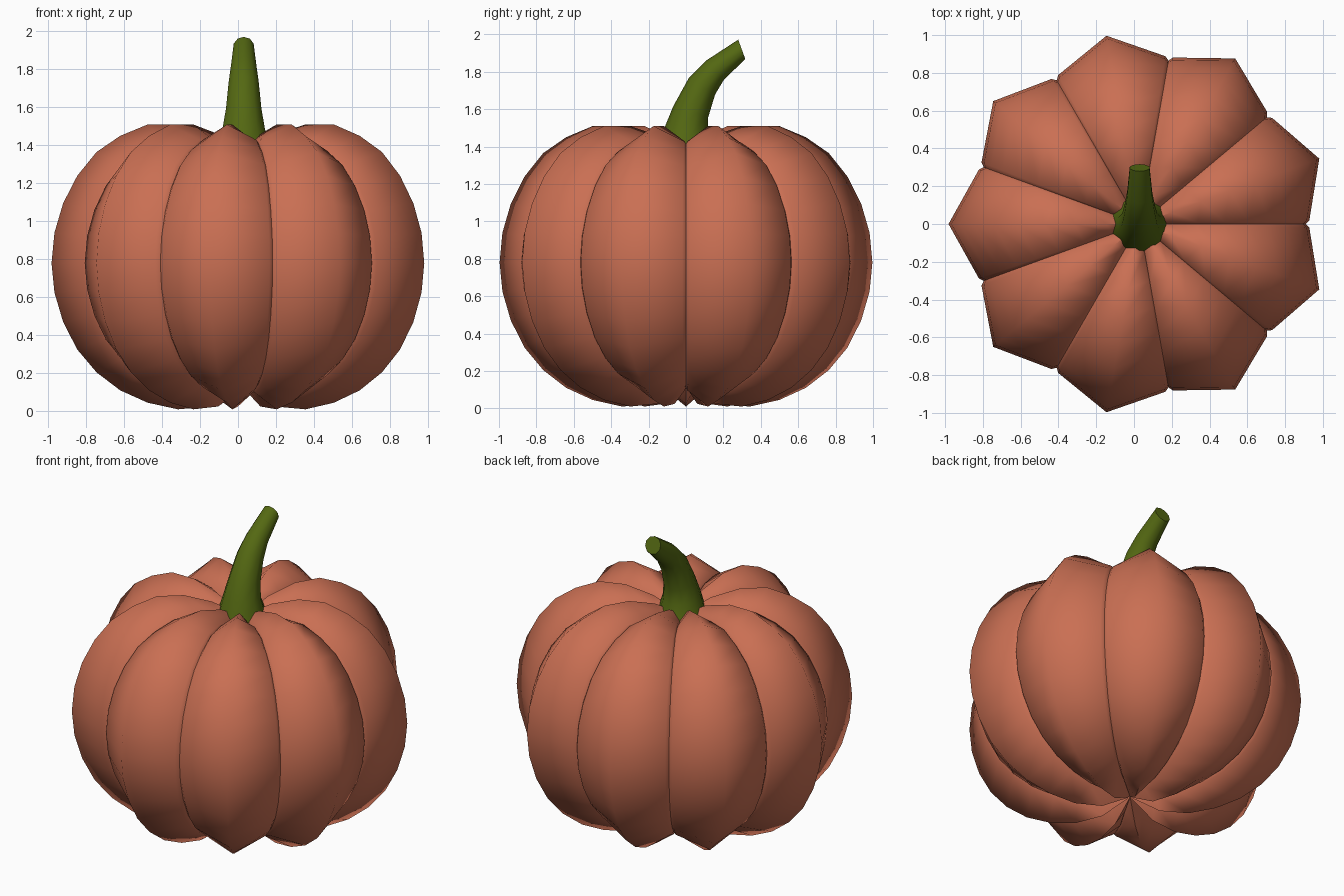
import bpy, bmesh, math
from mathutils import Vector

if "Cube" in bpy.data.objects:
    bpy.data.objects.remove(bpy.data.objects["Cube"])

CX = 0.03      # axis of the pumpkin
CZ = 0.78      # height of its widest ring


def material(name, rgb):
    m = bpy.data.materials.new(name)
    m.diffuse_color = (*rgb, 1)
    m.use_nodes = True
    m.node_tree.nodes["Principled BSDF"].inputs["Base Color"].default_value = m.diffuse_color
    return m


def finish(bm, name, mat, angle):
    bmesh.ops.recalc_face_normals(bm, faces=bm.faces)
    me = bpy.data.meshes.new(name)
    bm.to_mesh(me)
    bm.free()
    ob = bpy.data.objects.new(name, me)
    bpy.context.collection.objects.link(ob)
    me.materials.append(mat)
    bpy.ops.object.select_all(action='DESELECT')
    ob.select_set(True)
    bpy.context.view_layer.objects.active = ob
    bpy.ops.object.shade_smooth_by_angle(angle=math.radians(angle))
    return ob


def bridge(bm, a, b):
    n = len(a)
    for i in range(n):
        j = (i + 1) % n
        bm.faces.new((a[i], a[j], b[j], b[i]))


orange = material("pumpkin orange", (0.59, 0.16, 0.087))
green = material("stem green", (0.088, 0.138, 0.006))

# Pumpkin body: nine lobes, ridge heights at every 10 degrees of latitude
heights = [0.025, 0.01, 0.045, 0.11, 0.205, 0.325, 0.47, 0.625, 0.78,
           0.94, 1.095, 1.24, 1.365, 1.45, 1.51, 1.51, 1.46]
lobe = [(0, 0.868), (1.3, 0.888), (20, 1.0), (38.7, 0.888)]  # angle, scale
bm = bmesh.new()
rings = []
for k, z in enumerate(heights):
    r = 1.012 * math.cos(math.radians(-80 + 10 * k))
    ring = []
    for i in range(9):
        for a, s in lobe:
            t = math.radians(40 * i + a)
            ring.append(bm.verts.new((CX + s * r * math.cos(t),
                                      s * r * math.sin(t),
                                      CZ + s * (z - CZ))))
    rings.append(ring)
for a, b in zip(rings, rings[1:]):
    bridge(bm, a, b)
for ring, z in ((rings[0], 0.12), (rings[-1], 1.36)):
    pole = bm.verts.new((CX, 0, z))
    for i in range(len(ring)):
        bm.faces.new((ring[i], ring[(i + 1) % len(ring)], pole))
finish(bm, "pumpkin_body", orange, 75)

# Stem: bent tapering tube; y, z, radius, lean from vertical in degrees
path = [(0, 1.36, 0.155, 0), (0.0, 1.48, 0.118, 8), (0.025, 1.585, 0.098, 18),
        (0.085, 1.722, 0.083, 32), (0.155, 1.808, 0.070, 48),
        (0.298, 1.92, 0.055, 70)]
bm = bmesh.new()
rings = []
for y, z, r, lean in path:
    l = math.radians(lean)
    side = Vector((1, 0, 0))
    up = Vector((0, math.cos(l), -math.sin(l)))
    rings.append([bm.verts.new(Vector((CX, y, z))
                  + r * math.cos(math.tau * (i + 0.5) / 10) * side
                  + r * math.sin(math.tau * (i + 0.5) / 10) * up)
                  for i in range(10)])
for a, b in zip(rings, rings[1:]):
    bridge(bm, a, b)
bm.faces.new(rings[0])
bm.faces.new(rings[-1])
finish(bm, "stem", green, 40)
